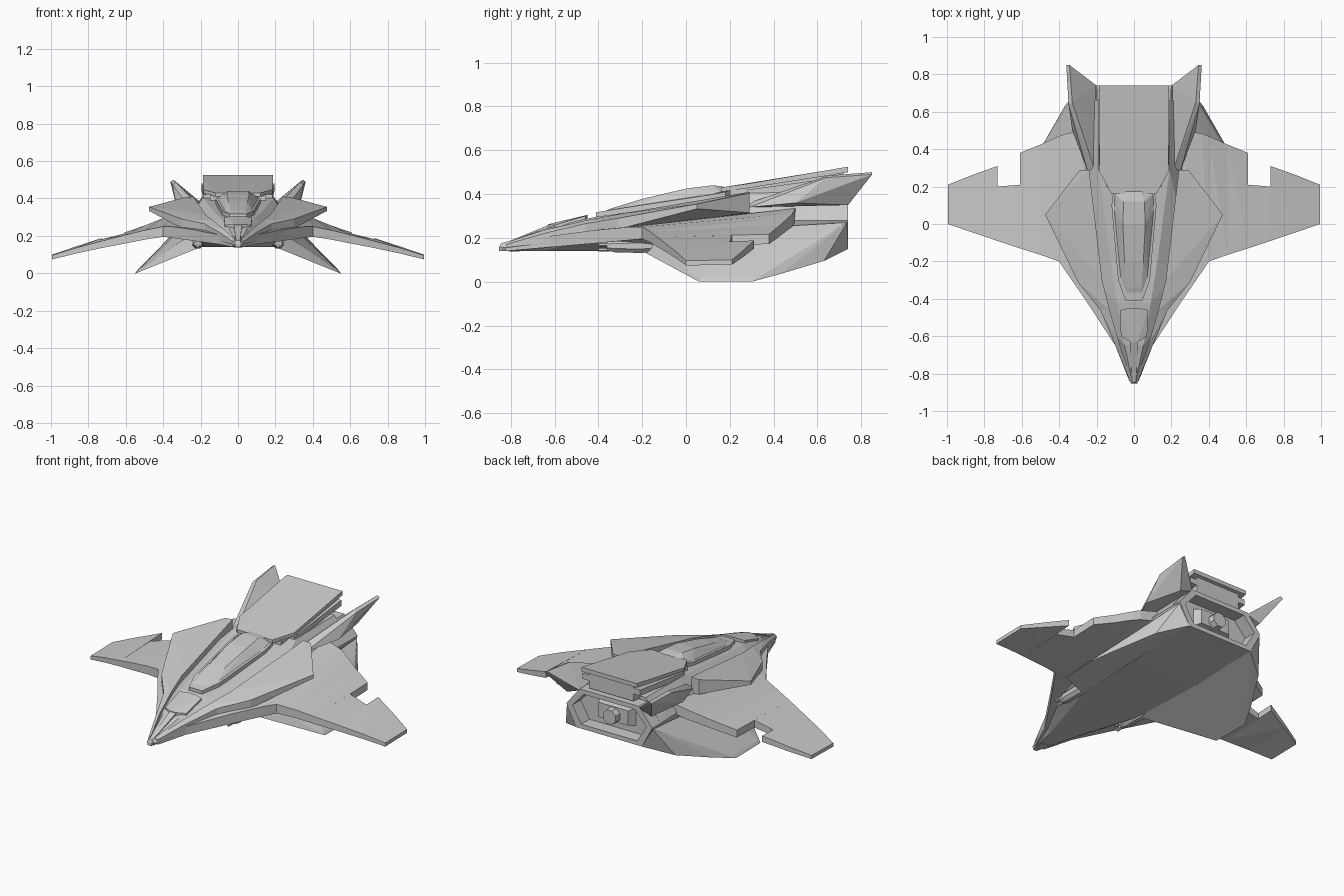
import bpy, bmesh, math
from mathutils import Vector, Matrix


def hulls(name, pieces, mirror=False):
    """Object made of convex flat-faced pieces, optionally mirrored across x."""
    bm = bmesh.new()
    for pts in pieces:
        part = bmesh.new()
        for p in {tuple(round(c, 4) for c in p) for p in pts}:
            part.verts.new(p)
        res = bmesh.ops.convex_hull(part, input=part.verts[:])
        loose = [v for v in part.verts if not v.link_faces]
        bmesh.ops.delete(part, geom=loose, context='VERTS')
        bmesh.ops.dissolve_limit(part, angle_limit=0.03, verts=part.verts[:], edges=part.edges[:])
        bmesh.ops.recalc_face_normals(part, faces=part.faces[:])
        tmp = bpy.data.meshes.new("tmp")
        part.to_mesh(tmp)
        part.free()
        bm.from_mesh(tmp)
        bpy.data.meshes.remove(tmp)
    return finish(name, bm, mirror)


def finish(name, bm, mirror):
    me = bpy.data.meshes.new(name)
    bm.to_mesh(me)
    bm.free()
    ob = bpy.data.objects.new(name, me)
    bpy.context.collection.objects.link(ob)
    if mirror:
        m = ob.modifiers.new("Mirror", 'MIRROR')
        m.use_mirror_merge = False
    return ob


def both(pts):
    return list(pts) + [(-x, y, z) for x, y, z in pts]


def slab(pts):
    """(x, y, top z, thickness) -> top and bottom points."""
    return [(x, y, z) for x, y, z, t in pts] + [(x, y, z - t) for x, y, z, t in pts]


def rod(name, rings, x, z, sides=8, mirror=False):
    """Faceted body of revolution along y from (y, radius) rings."""
    pieces = []
    circ = [math.tau * (i + .5) / sides for i in range(sides)]
    for a, b in zip(rings, rings[1:]):
        pieces.append([(x + r * math.cos(t), y, z + r * math.sin(t)) for y, r in (a, b) for t in circ])
    return hulls(name, pieces, mirror)


# Fuselage: sections of y, bottom width/z, middle width/z, top width/z
secs = [(-.84, .015, .14, .025, .155, .01, .17),
        (-.65, .06, .14, .10, .175, .05, .24),
        (-.42, .13, .14, .23, .2, .09, .295),
        (-.2, .2, .14, .3, .22, .125, .325),
        (.29, .22, .14, .28, .28, .19, .405),
        (.66, .22, .15, .29, .28, .19, .41)]


def ring(s):
    y, a, za, b, zb, c, zc = s
    return both([(a, y, za), (b, y, zb), (c, y, zc)])


hulls("fuselage", [ring(a) + ring(b) for a, b in zip(secs, secs[1:])])

# Engine frame, recess block and nozzle
prof = [(-.22, .15), (.22, .15), (.29, .28), (.2, .39), (-.2, .39), (-.29, .28)]
inner = [(x * .86, .27 + (z - .27) * .78) for x, z in prof]
frame = []
for i in range(6):
    j = (i + 1) % 6
    frame.append([(p[0], y, p[1]) for p in (prof[i], prof[j], inner[i], inner[j]) for y in (.65, .74)])
hulls("engine_frame", frame)
hulls("engine_block", [both([(.13, .65, .22), (.13, .65, .33), (.1, .7, .23), (.1, .7, .32)])])
rod("engine_nozzle", [(.68, .05), (.74, .045)], 0, .27)

# Main wings: stations of x, front y, rear y, front z, rear z, thickness
inboard = [(.03, -.82, .5, .17, .36, .03), (.1, -.65, .5, .205, .355, .05),
           (.25, -.42, .5, .235, .335, .06), (.36, -.26, .485, .25, .31, .06),
           (.4, -.2, .47, .25, .295, .055), (.5, -.165, .425, .23, .255, .05),
           (.61, -.13, .38, .203, .217, .045)]
notch = [(.61, -.13, .21, .203, .212, .045), (.73, -.09, .2, .172, .182, .037)]
tip = [(.73, -.09, .31, .172, .188, .037), (.87, -.043, .26, .135, .142, .03),
       (.995, 0, .21, .096, .1, .022)]


def station(s):
    x, yl, yt, zl, zt, t = s
    return slab([(x, yl, zl, t), (x, yt, zt, t)])


wing = []
for run in (inboard, notch, tip):
    wing += [station(a) + station(b) for a, b in zip(run, run[1:])]
hulls("main_wing", wing, True)

# Raised armour panels above the wing roots
back = (.24, .29, .41, .1)
hulls("shoulder_panel", [
    slab([back, (.29, .29, .405, .09), (.475, .05, .355, .022), (.3, -.31, .29, .05), (.17, -.3, .31, .08)]),
    slab([(.17, -.3, .31, .08), (.3, -.31, .29, .05), (.22, -.34, .285, .06), (.18, -.46, .265, .06), (.13, -.46, .28, .06)]),
    slab([(.13, -.46, .28, .06), (.18, -.46, .265, .06), (.1, -.65, .22, .04), (.075, -.65, .235, .05)]),
    slab([(.075, -.65, .235, .05), (.1, -.65, .22, .04), (.03, -.82, .17, .02), (.015, -.82, .18, .03)])], True)

# Lower fins
hulls("lower_fin", [[
    (.2, -.2, .14), (.26, -.12, .2), (.535, .06, .015), (.545, .06, 0), (.55, .3, 0), (.535, .31, .02),
    (.485, .43, .035), (.37, .63, .095), (.22, .74, .15), (.29, .735, .27), (.3, .2, .24)]], True)

# Upper tail fins
hulls("tail_fin", [[
    (.21, .29, .36), (.25, .29, .34), (.2, .74, .38), (.285, .74, .35), (.33, .65, .485),
    (.35, .64, .475), (.345, .85, .5), (.362, .85, .49), (.33, .5, .36)]], True)

# Layered slab over the engine
hulls("rear_deck", [both(slab([(.185, .28, .447, .02), (.187, .64, .508, .025), (.12, .16, .43, .02)])),
                    both(slab([(.187, .64, .508, .025), (.187, .74, .525, .025)]))])
hulls("rear_underdeck", [both([(.15, .2, .42), (.15, .72, .5), (.15, .2, .38), (.15, .72, .40)]),
                         both(slab([(.185, .28, .42, .03), (.195, .72, .48, .035)]))])

# Canopy frame and canopy
hulls("canopy_frame", [both(slab([(.045, -.41, .317, .03), (.085, -.3, .335, .03), (.12, .1, .395, .03),
                                  (.11, .18, .41, .03), (.05, .22, .42, .03)]))])
hulls("canopy", [both([(.045, -.4, .31), (.075, -.3, .33), (.11, .08, .39), (.1, .16, .41), (.05, .2, .41),
                       (.04, -.34, .335), (.05, -.2, .378), (.06, 0, .425), (.055, .12, .44), (.04, .17, .435)])])

# Nose plate and blunt nose tip
hulls("nose_plate", [both(slab([(.02, -.63, .262, .03), (.07, -.6, .258, .03),
                                (.075, -.46, .3, .03), (.03, -.45, .305, .03)])),
                     both(slab([(.012, -.82, .18, .02), (.022, -.62, .262, .03)]))])
hulls("nose_tip", [both([(.012, -.853, .14), (.024, -.76, .138), (.03, -.76, .165),
                         (.018, -.853, .158), (.01, -.845, .175), (.015, -.76, .2)])])

# Gun pods with barrels
rod("gun_pod", [(-.36, .022), (-.32, .032), (-.2, .034), (-.06, .015)], .215, .163, 8, True)
for i in range(3):
    a = math.tau * i / 3 + .5
    rod("gun_barrel_%d" % (i + 1), [(-.4, .009), (-.35, .009)],
        .215 + .015 * math.cos(a), .163 + .015 * math.sin(a), 6, True)
